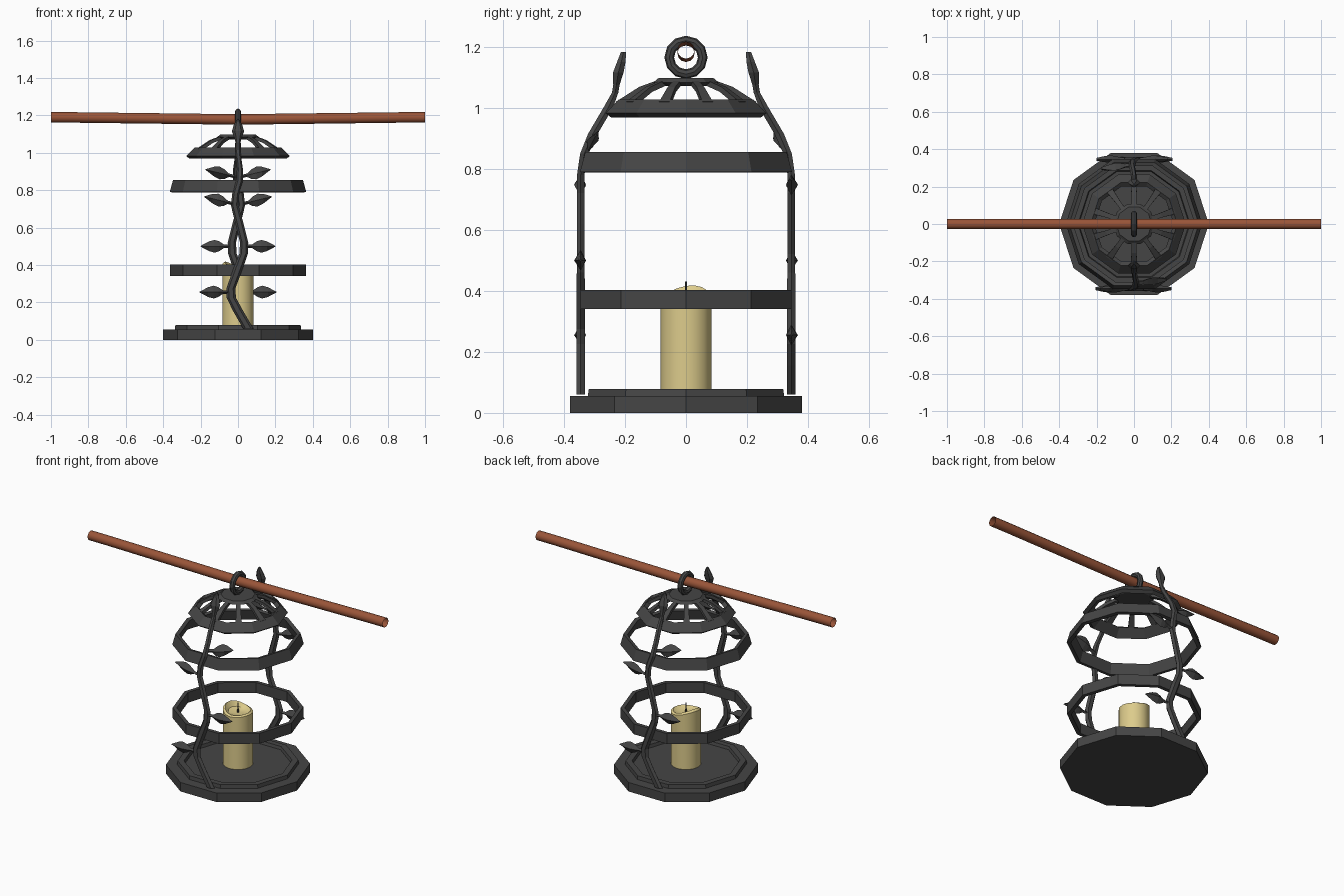
import bpy, bmesh, math
from math import sin, cos, pi, radians
from mathutils import Matrix, Vector

if "Cube" in bpy.data.objects:
    bpy.data.objects.remove(bpy.data.objects["Cube"])


def material(name, color):
    m = bpy.data.materials.new(name)
    m.diffuse_color = color
    m.use_nodes = True
    m.node_tree.nodes["Principled BSDF"].inputs["Base Color"].default_value = m.diffuse_color
    return m


iron = material("dark_iron", (0.06, 0.06, 0.06, 1))
copper = material("copper", (0.32, 0.09, 0.04, 1))
wax = material("wax", (0.72, 0.6, 0.26, 1))


def finish(bm, name, mat, smooth=False):
    bmesh.ops.recalc_face_normals(bm, faces=bm.faces)
    me = bpy.data.meshes.new(name)
    bm.to_mesh(me)
    bm.free()
    ob = bpy.data.objects.new(name, me)
    bpy.context.collection.objects.link(ob)
    me.materials.append(mat)
    for p in me.polygons:
        p.use_smooth = smooth
    return ob


def loft(name, rings, mat, caps=True, closed=False, smooth=False):
    """Skin a list of point rings, all with the same count."""
    bm = bmesh.new()
    vs = [[bm.verts.new(p) for p in r] for r in rings]
    n = len(vs[0])
    pairs = list(zip(vs, vs[1:])) + ([(vs[-1], vs[0])] if closed else [])
    for a, b in pairs:
        for i in range(n):
            j = (i + 1) % n
            bm.faces.new((a[i], a[j], b[j], b[i]))
    if caps and not closed:
        bm.faces.new(vs[0])
        bm.faces.new(vs[-1])
    return finish(bm, name, mat, smooth)


def level_ring(cx, cy, z, rx, ry, n):
    return [(cx + rx * cos(2 * pi * i / n), cy + ry * sin(2 * pi * i / n), z) for i in range(n)]


def lathe(name, profile, mat, n=10, closed=False):
    return loft(name, [level_ring(0, 0, z, r, r, n) for r, z in profile], mat, closed=closed)


def opposite(ob, name):
    """Copy of a part turned half way round the lantern."""
    c = ob.copy()
    c.name = name
    c.data = ob.data.copy()
    c.data.transform(Matrix.Rotation(pi, 4, 'Z'))
    bpy.context.collection.objects.link(c)


# stepped base with a shallow tray
lathe("base", [(0.40, 0), (0.40, 0.055), (0.338, 0.056), (0.335, 0.078),
               (0.30, 0.078), (0.295, 0.06)], iron)

# hoops of the cage
lathe("lower_hoop", [(0.363, 0.34), (0.363, 0.403), (0.34, 0.403), (0.34, 0.34)], iron, closed=True)
lathe("upper_hoop", [(0.365, 0.79), (0.347, 0.855), (0.325, 0.85), (0.343, 0.787)], iron, closed=True)
lathe("top_hoop", [(0.277, 0.982), (0.232, 1.027), (0.212, 1.012), (0.258, 0.968)], iron, closed=True)

# roof cap and its spokes
lathe("roof_cap", [(0.09, 1.072), (0.112, 1.083), (0.095, 1.097)], iron)
for k in range(10):
    rot = Matrix.Rotation(radians(18 + 36 * k), 4, 'Z')
    rings = []
    for r, z, w in ((0.09, 1.082, 0.012), (0.15, 1.06, 0.013), (0.225, 1.012, 0.018)):
        rings.append([rot @ Vector(p) for p in ((r - .004, -w, z - .008), (r - .004, w, z - .008),
                                                (r + .004, w, z + .008), (r + .004, -w, z + .008))])
    loft(f"roof_spoke_{k + 1}", rings, iron)

# hanging ring, upright across the pole
ring = []
for i in range(12):
    a = 2 * pi * i / 12
    ring.append([(0.016 * sin(b), (0.055 + 0.016 * cos(b)) * cos(a), 1.165 + (0.055 + 0.016 * cos(b)) * sin(a))
                 for b in (2 * pi * j / 8 for j in range(8))])
loft("hanging_ring", ring, iron, closed=True)

# copper pole: open tube with a slight sag
pole = []
for x in (-1, -0.88, -0.45, -0.2, 0, 0.2, 0.45, 0.88, 1):
    zc = 1.178 + 0.011 * min(1, abs(x) / 0.9)
    pole.append([(x, 0.028 * cos(2 * pi * i / 12), zc + 0.028 * sin(2 * pi * i / 12)) for i in range(12)])
loft("pole", pole, copper, caps=False, smooth=True)

# candle with uneven melted rim
N = 16


def rim(r, base, amp):
    pts = level_ring(0, 0, 0, r, r, N)
    return [(x, y, base + amp * (0.65 * cos(2 * pi * i / N - 2.8) + 0.35 * cos(4 * pi * i / N + 0.5)))
            for i, (x, y, z) in enumerate(pts)]


candle = loft("candle", [level_ring(0, 0, 0.06, .084, .084, N), rim(0.084, 0.388, 0.02),
                         rim(0.072, 0.396, 0.022), rim(0.055, 0.378, 0.008),
                         level_ring(0, 0, 0.372, .02, .02, N)], wax, smooth=True)
bpy.context.view_layer.objects.active = candle
candle.select_set(True)
bpy.ops.object.shade_smooth_by_angle(angle=radians(35))
candle.select_set(False)
lathe("wick", [(0.005, 0.37), (0.004, 0.43)], iron, n=6)

# climbing vine ending in an upright bud: x, y, z, half width, half depth
vine_path = [
    (0.055, -.345, 0.06, .028, .016), (0.0, -.345, 0.155, .027, .016),
    (-0.036, -.345, 0.225, .025, .016), (-0.038, -.345, 0.275, .024, .016),
    (0.0, -.345, 0.38, .025, .016), (0.03, -.345, 0.46, .023, .015),
    (0.033, -.345, 0.52, .022, .015), (0.008, -.345, 0.62, .022, .015),
    (-0.018, -.345, 0.72, .020, .014), (-0.012, -.345, 0.78, .019, .014),
    (0.008, -.333, 0.85, .018, .016), (0.01, -.305, 0.915, .016, .018),
    (0.0, -.255, 1.0, .014, .018), (0.0, -.232, 1.05, .012, .012),
    (0.0, -.228, 1.075, .018, .012), (0.0, -.222, 1.115, .033, .020),
    (0.0, -.212, 1.15, .022, .016), (0.0, -.205, 1.182, .003, .010)]
vine = loft("front_vine", [level_ring(x, y, z, w, d, 6) for x, y, z, w, d in vine_path], iron)
opposite(vine, "back_vine")

# side leaves: root x, y, z, direction, rise, lean
leaf_shape = [(0, .009), (.04, .009), (.065, .026), (.09, .034), (.12, .026), (.165, .002)]
leaves = [(-0.04, -.345, 0.255, -1, 0.0, 0.0), (0.035, -.345, 0.50, 1, 0.0, 0.0),
          (-0.015, -.345, 0.725, -1, 0.04, 0.0), (0.008, -.315, 0.87, 1, 0.04, 0.5)]
for k, (x, y, z, s, rise, lean) in enumerate(leaves):
    rings = []
    for t, h in leaf_shape:
        d = 0.008 + 0.4 * h
        zc = z + rise * t / 0.165
        yc = y + lean * (zc - z)
        rings.append([(x + s * t, yc + h * lean, zc + h), (x + s * t, yc - d, zc),
                      (x + s * t, yc - h * lean, zc - h), (x + s * t, yc + d * .8, zc)])
    leaf = loft(f"front_leaf_{k + 1}", rings, iron)
    opposite(leaf, f"back_leaf_{k + 1}")
